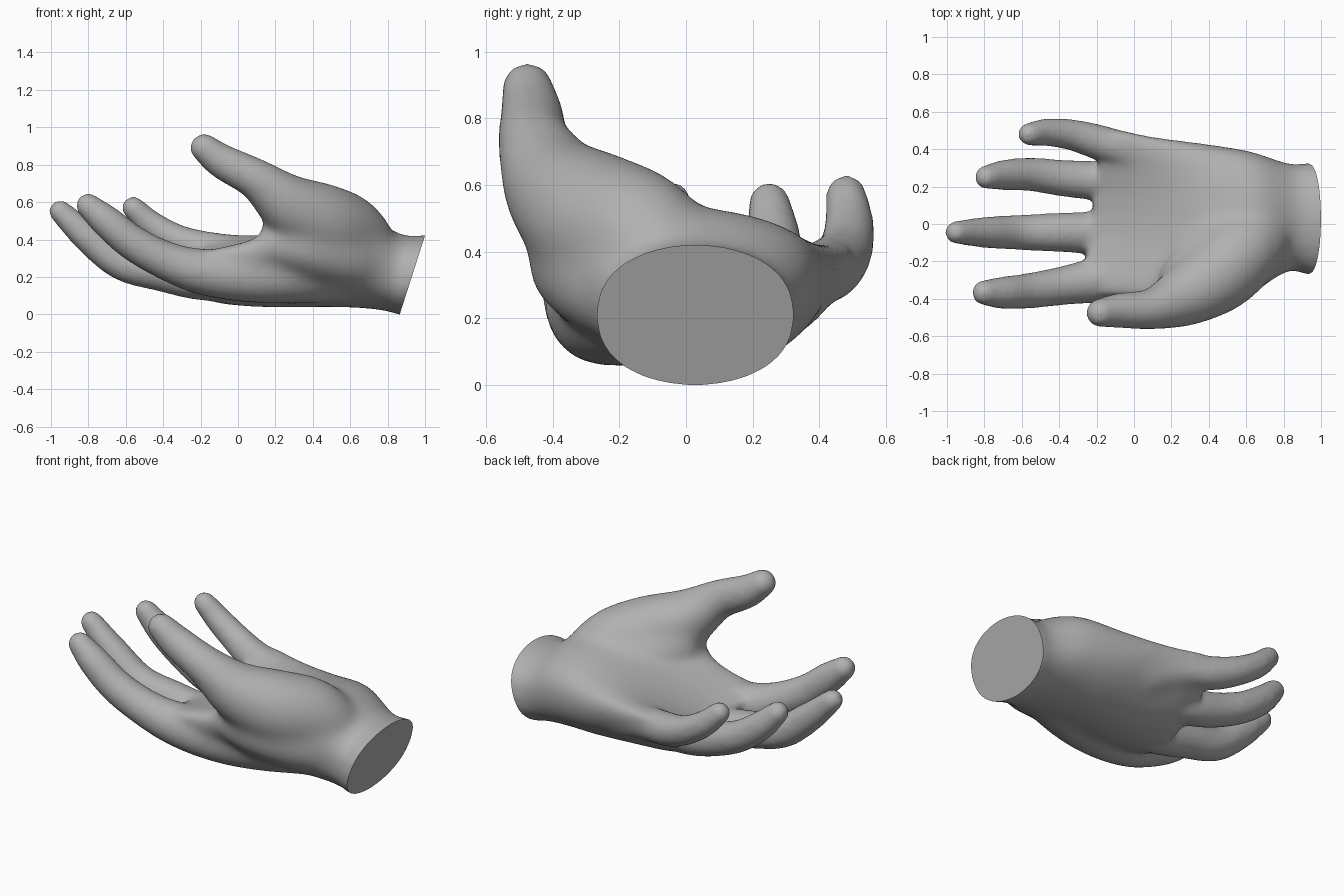
import bpy, bmesh, math
from mathutils import Vector

if "Cube" in bpy.data.objects:
    bpy.data.objects.remove(bpy.data.objects["Cube"])

SIDES = 24


def loft(bm, rings):
    """Closed skin through a list of rings with equal point counts."""
    loops = [[bm.verts.new(p) for p in ring] for ring in rings]
    for a, b in zip(loops, loops[1:]):
        for i in range(SIDES):
            j = (i + 1) % SIDES
            bm.faces.new((a[i], a[j], b[j], b[i]))
    bm.faces.new(list(reversed(loops[0])))
    bm.faces.new(loops[-1])


def spline(rows, steps=6):
    """Smooth interpolation through rows of numbers."""
    rows = [Vector(r) for r in rows]
    pts = [rows[0] * 2 - rows[1]] + rows + [rows[-1] * 2 - rows[-2]]
    out = []
    for a, b, c, d in zip(pts, pts[1:], pts[2:], pts[3:]):
        for k in range(steps):
            t = k / steps
            out.append(0.5 * (2 * b + (c - a) * t + (2 * a - 5 * b + 4 * c - d) * t * t
                              + (3 * b - a - 3 * c + d) * t ** 3))
    return out + [rows[-1]]


def digit(bm, rows):
    """Tapered tube with a round tip; rows are x, y, z, radius from tip to root."""
    pts = spline(rows)
    rings = []
    first = pts[0].xyz
    out_dir = (first - pts[1].xyz).normalized()
    tip = [(first + out_dir * pts[0][3] * math.sin(a), pts[0][3] * math.cos(a))
           for a in (1.4, 1.05, 0.7, 0.35)]
    path = tip + [(p.xyz, p[3]) for p in pts]
    for i, (c, r) in enumerate(path):
        t = (path[min(i + 1, len(path) - 1)][0] - path[max(i - 1, 0)][0]).normalized()
        side = t.cross(Vector((0, 0, 1))).normalized()
        up = side.cross(t)
        rings.append([c + (side * math.cos(a) + up * math.sin(a)) * r
                      for a in (2 * math.pi * k / SIDES for k in range(SIDES))])
    loft(bm, rings)


bm = bmesh.new()

# Palm and wrist: x, y min, y max, mid height, half thickness, cup, tilt, slant
palm = [(-0.23, -0.37, 0.49, 0.20, 0.10, 0.15, 0.05, 0.0),
        (-0.08, -0.39, 0.50, 0.195, 0.14, 0.16, 0.04, 0.0),
        (0.15, -0.43, 0.465, 0.215, 0.18, 0.15, 0.00, 0.0),
        (0.40, -0.44, 0.43, 0.268, 0.23, 0.11, -0.05, 0.0),
        (0.62, -0.36, 0.39, 0.285, 0.25, 0.04, -0.02, 0.1),
        (0.82, -0.255, 0.325, 0.225, 0.205, 0.0, 0.0, 0.22),
        (0.93, -0.27, 0.325, 0.21, 0.212, 0.0, 0.0, 0.32),
        (1.03, -0.27, 0.325, 0.21, 0.212, 0.0, 0.0, 0.32)]
rings = []
for x, y0, y1, zc, h, cup, tilt, slant in (tuple(r) for r in spline(palm)):
    ring = []
    skew = 0.13 * min(1, max(0, -x / 0.2))
    for k in range(SIDES):
        a = 2 * math.pi * k / SIDES
        u, v = math.cos(a), math.sin(a)
        v = math.copysign(abs(v) ** 0.85, v)
        y = (y0 + y1) / 2 + u * (y1 - y0) / 2
        z = zc + cup * u * u + tilt * u + h * v
        ring.append(Vector((x + slant * (z - 0.21) + skew * y, y, z)))
    rings.append(ring)
loft(bm, rings)

# Index, middle, ring and little fingers running into the palm, then the thumb
digit(bm, [(-0.80, -0.367, 0.58, 0.068), (-0.70, -0.368, 0.495, 0.087), (-0.56, -0.357, 0.38, 0.095),
           (-0.38, -0.33, 0.285, 0.104), (-0.20, -0.30, 0.23, 0.122), (0.05, -0.26, 0.205, 0.145),
           (0.30, -0.20, 0.22, 0.165), (0.55, -0.10, 0.23, 0.17)])
digit(bm, [(-0.95, -0.045, 0.55, 0.062), (-0.80, -0.045, 0.41, 0.083), (-0.62, -0.045, 0.275, 0.094),
           (-0.40, -0.045, 0.225, 0.105), (-0.20, -0.045, 0.19, 0.115), (0.05, -0.03, 0.19, 0.13)])
digit(bm, [(-0.79, 0.25, 0.545, 0.064), (-0.69, 0.262, 0.445, 0.082), (-0.55, 0.265, 0.345, 0.09),
           (-0.38, 0.245, 0.275, 0.098), (-0.20, 0.23, 0.235, 0.105), (0.05, 0.2, 0.22, 0.11)])
digit(bm, [(-0.56, 0.48, 0.57, 0.062), (-0.47, 0.49, 0.485, 0.074), (-0.34, 0.478, 0.405, 0.083),
           (-0.20, 0.44, 0.355, 0.094), (0.0, 0.38, 0.32, 0.10), (0.2, 0.3, 0.25, 0.11)])
digit(bm, [(-0.18, -0.475, 0.89, 0.077), (-0.08, -0.463, 0.815, 0.094), (0.10, -0.452, 0.72, 0.112),
           (0.27, -0.385, 0.585, 0.168), (0.45, -0.27, 0.49, 0.21), (0.60, -0.13, 0.42, 0.208),
           (0.73, -0.03, 0.30, 0.16)])
# Web between thumb and palm, and the outer flank below the thumb
digit(bm, [(0.235, -0.29, 0.47, 0.105), (0.36, -0.18, 0.42, 0.15), (0.55, -0.04, 0.365, 0.18),
           (0.70, 0.0, 0.28, 0.17)])
digit(bm, [(0.20, -0.345, 0.37, 0.11), (0.35, -0.32, 0.36, 0.155), (0.55, -0.23, 0.31, 0.17),
           (0.72, -0.10, 0.25, 0.16)])
bmesh.ops.recalc_face_normals(bm, faces=bm.faces)

mesh = bpy.data.meshes.new("hand")
bm.to_mesh(mesh)
bm.free()
hand = bpy.data.objects.new("hand", mesh)
bpy.context.collection.objects.link(hand)
bpy.context.view_layer.objects.active = hand
hand.select_set(True)

# Fuse the parts into one skin and soften the joins
fuse = hand.modifiers.new("fuse", 'REMESH')
fuse.mode = 'VOXEL'
fuse.voxel_size = 0.014
bpy.ops.object.modifier_apply(modifier="fuse")
soften = hand.modifiers.new("soften", 'SMOOTH')
soften.factor = 0.5
soften.iterations = 18
bpy.ops.object.modifier_apply(modifier="soften")

# Extra softening over the palm only, fading toward the fingers, thumb and wrist
group = hand.vertex_groups.new(name="palm")
for v in mesh.vertices:
    x, y, z = v.co
    w = min((x + 0.15) / 0.2, (0.86 - x) / 0.1, (0.68 - z) / 0.12, 1)
    if w > 0:
        group.add([v.index], w, 'REPLACE')
blend = hand.modifiers.new("blend", 'SMOOTH')
blend.factor = 0.5
blend.iterations = 70
blend.vertex_group = "palm"
bpy.ops.object.modifier_apply(modifier="blend")

# Flat slanted cut across the wrist
bm = bmesh.new()
bm.from_mesh(mesh)
cut = bmesh.ops.bisect_plane(bm, geom=bm.verts[:] + bm.edges[:] + bm.faces[:],
                             plane_co=(0.932, 0, 0.21), plane_no=(1, 0, -0.32), clear_outer=True)
rim = [e for e in cut["geom_cut"] if isinstance(e, bmesh.types.BMEdge)]
bmesh.ops.contextual_create(bm, geom=rim)
bm.to_mesh(mesh)
bm.free()

skin = bpy.data.materials.new("grey skin")
skin.diffuse_color = (0.44, 0.44, 0.44, 1)
skin.use_nodes = True
skin.node_tree.nodes["Principled BSDF"].inputs["Base Color"].default_value = skin.diffuse_color
mesh.materials.clear()
mesh.materials.append(skin)
bpy.ops.object.shade_smooth_by_angle(angle=math.radians(40))
